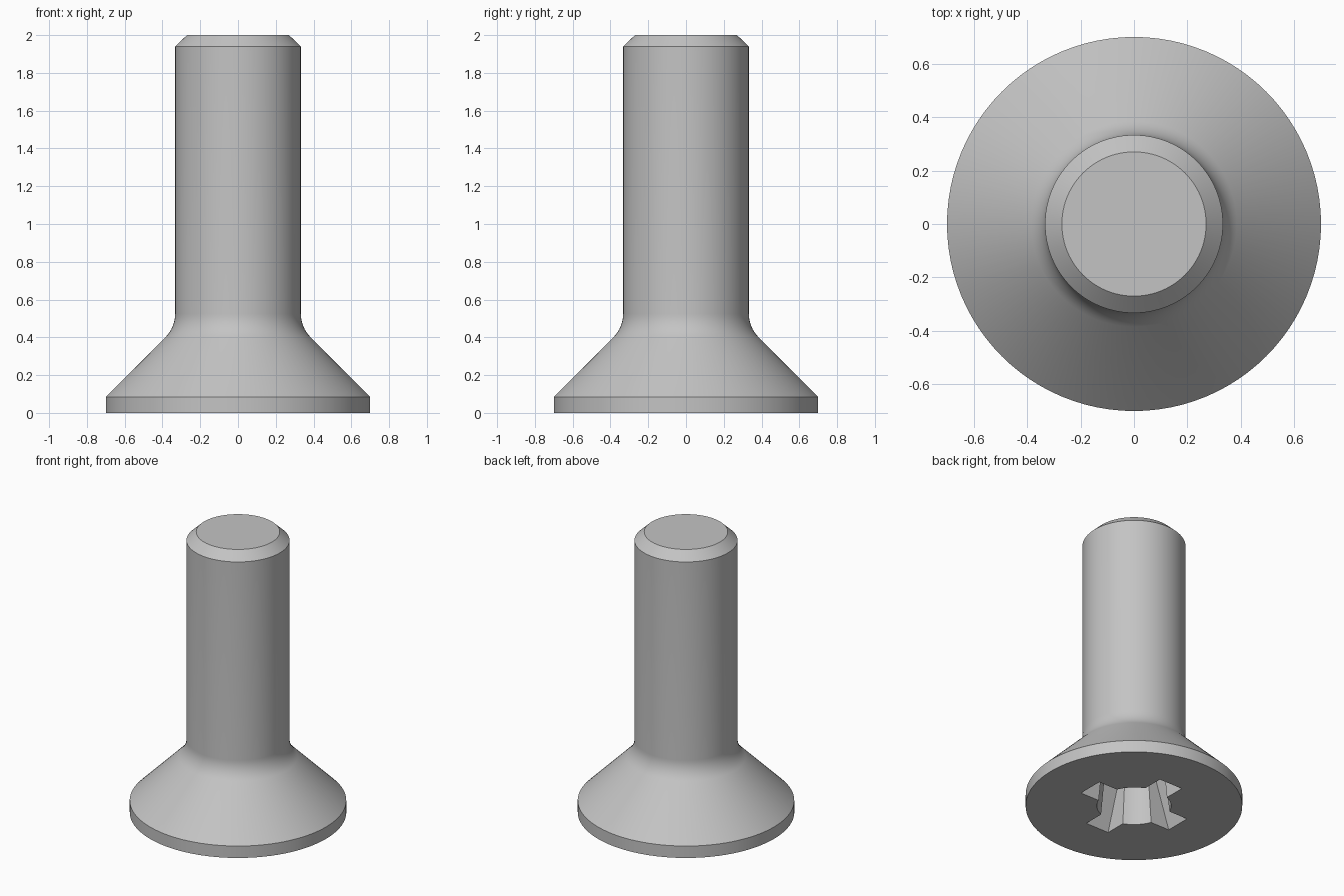
import bpy, bmesh
from math import sin, cos, tan, asin, pi, radians

if "Cube" in bpy.data.objects:
    bpy.data.objects.remove(bpy.data.objects["Cube"])

steel = bpy.data.materials.new("grey steel")
steel.use_nodes = True
GREY = (0.55, 0.55, 0.55, 1)
steel.diffuse_color = GREY
steel.node_tree.nodes["Principled BSDF"].inputs["Base Color"].default_value = GREY


def loft(name, rings):
    """Solid through matching rings of points, capped at both ends."""
    bm = bmesh.new()
    loops = [[bm.verts.new(p) for p in ring] for ring in rings]
    n = len(loops[0])
    for low, high in zip(loops, loops[1:]):
        for i in range(n):
            j = (i + 1) % n
            bm.faces.new((low[i], low[j], high[j], high[i]))
    bm.faces.new(loops[0][::-1])
    bm.faces.new(loops[-1])
    bmesh.ops.recalc_face_normals(bm, faces=bm.faces)
    mesh = bpy.data.meshes.new(name)
    bm.to_mesh(mesh)
    bm.free()
    mesh.materials.append(steel)
    obj = bpy.data.objects.new(name, mesh)
    bpy.context.collection.objects.link(obj)
    return obj


def circle(r, z, n=96):
    return [(r * cos(2 * pi * i / n), r * sin(2 * pi * i / n), z) for i in range(n)]


# Countersunk head, filleted neck, shank and chamfered end
HEAD, RIM, SHANK, FILLET = 0.7, 0.085, 0.333, 0.176
neck_z = RIM + HEAD - SHANK + FILLET * tan(pi / 8)
profile = [(HEAD, 0), (HEAD, RIM)]
for k in range(9):
    a = radians(225 - 45 * k / 8)
    profile.append((SHANK + FILLET + FILLET * cos(a), neck_z + FILLET * sin(a)))
profile += [(SHANK, 1.94), (0.27, 2)]
screw = loft("screw", [circle(r, z) for r, z in profile])


# Tapered cross recess: four wings around a conical core
def cross(z):
    tip, half, core = 0.37 - 0.36 * z, 0.092 - 0.03 * z, 0.24 - 0.1 * z
    start = asin(half / core)
    quarter = [(tip, -half), (tip, half)]
    for k in range(7):
        a = start + (pi / 2 - 2 * start) * k / 6
        quarter.append((core * cos(a), core * sin(a)))
    ring = []
    for q in range(4):
        c, s = cos(q * pi / 2), sin(q * pi / 2)
        ring += [(x * c - y * s, x * s + y * c, z) for x, y in quarter]
    return ring


cutter = loft("recess_cutter", [cross(-0.05), cross(0.4)])
cutter.hide_render = True

cut = screw.modifiers.new("cross recess", "BOOLEAN")
cut.operation = "DIFFERENCE"
cut.solver = "EXACT"
cut.object = cutter
bpy.context.view_layer.objects.active = screw
screw.select_set(True)
bpy.ops.object.modifier_apply(modifier=cut.name)
bpy.data.objects.remove(cutter)
bpy.ops.object.shade_smooth_by_angle(angle=radians(30))
